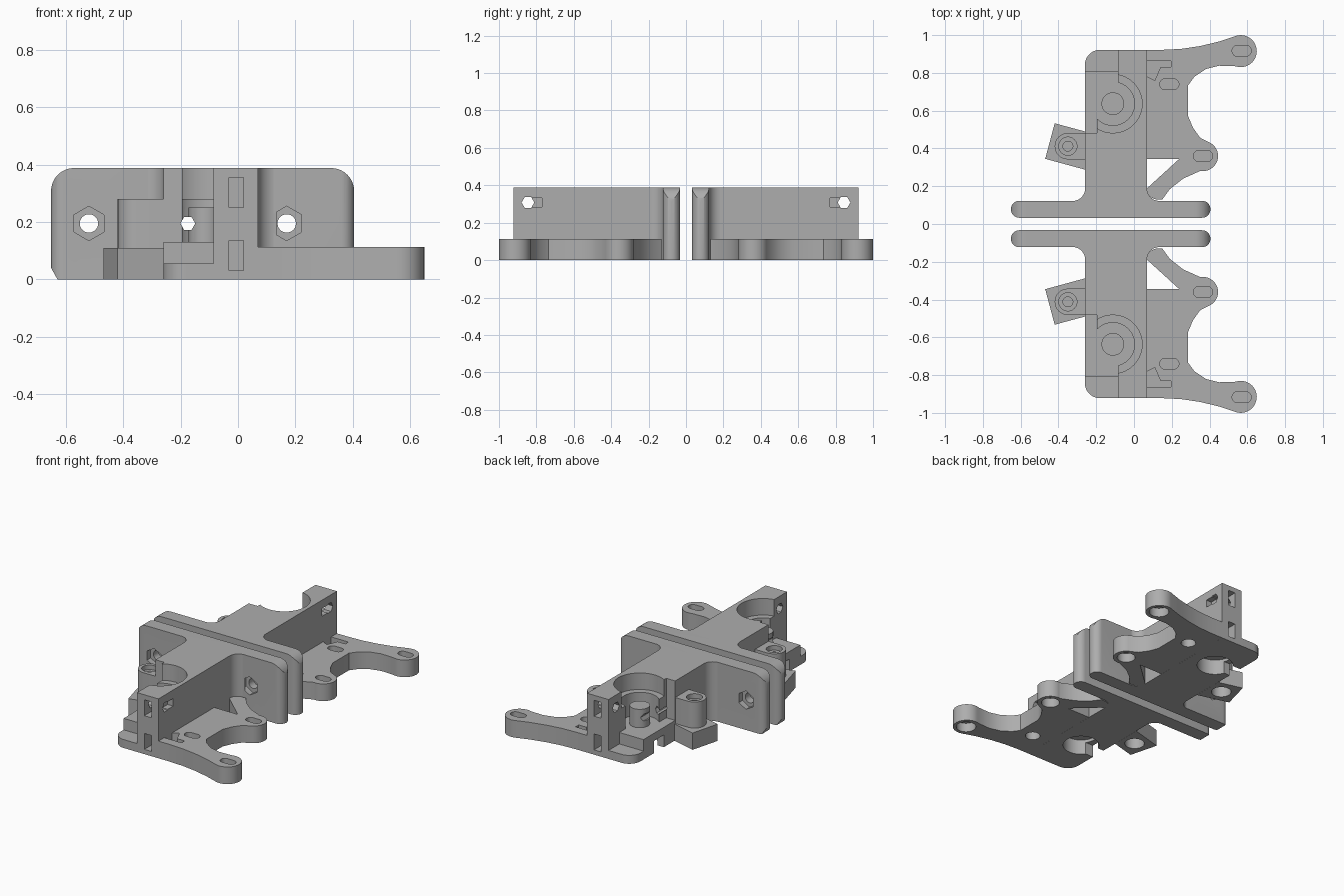
import bpy, bmesh
from math import sin, cos, radians

cube = bpy.data.objects.get("Cube")
if cube:
    bpy.data.objects.remove(cube)

grey = bpy.data.materials.new("plain grey")
grey.use_nodes = True
grey.diffuse_color = (0.42, 0.42, 0.42, 1)
grey.node_tree.nodes["Principled BSDF"].inputs["Base Color"].default_value = (0.42, 0.42, 0.42, 1)


def arc(cx, cy, r, a0=0, a1=360, n=16):
    """Points along an arc; a full turn leaves out the repeated end."""
    last = n if abs(a1 - a0) == 360 else n + 1
    return [(cx + r * cos(radians(a0 + (a1 - a0) * i / n)),
             cy + r * sin(radians(a0 + (a1 - a0) * i / n))) for i in range(last)]


def circle(cx, cy, r, n=40):
    return arc(cx, cy, r, n=n)


def box(a0, b0, a1, b1):
    return [(a0, b0), (a1, b0), (a1, b1), (a0, b1)]


def slot(cx, cy, half, r):
    return arc(cx + half, cy, r, -90, 90) + arc(cx - half, cy, r, 90, 270)


def prism(name, points, lo, hi, axis="z"):
    """Extrude a flat outline along one axis."""
    place = {"z": lambda a, b, c: (a, b, c),
             "y": lambda a, b, c: (a, c, b),
             "x": lambda a, b, c: (c, a, b)}[axis]
    bm = bmesh.new()
    low = [bm.verts.new(place(a, b, lo)) for a, b in points]
    high = [bm.verts.new(place(a, b, hi)) for a, b in points]
    bm.faces.new(low)
    bm.faces.new(high)
    for i in range(len(points)):
        j = (i + 1) % len(points)
        bm.faces.new((low[i], low[j], high[j], high[i]))
    bmesh.ops.recalc_face_normals(bm, faces=bm.faces)
    mesh = bpy.data.meshes.new(name)
    bm.to_mesh(mesh)
    bm.free()
    mesh.materials.append(grey)
    obj = bpy.data.objects.new(name, mesh)
    bpy.context.collection.objects.link(obj)
    return obj


def combine(target, tool, operation="DIFFERENCE"):
    """Apply a boolean and discard the tool."""
    tool.hide_render = True
    mod = target.modifiers.new("combine", "BOOLEAN")
    mod.operation, mod.object, mod.solver = operation, tool, "EXACT"
    graph = bpy.context.evaluated_depsgraph_get()
    mesh = bpy.data.meshes.new_from_object(target.evaluated_get(graph))
    target.modifiers.clear()
    target.data = mesh
    bpy.data.objects.remove(tool)


def cut(target, points, lo, hi, axis="z"):
    combine(target, prism("cutter", points, lo, hi, axis))


# Side plate: round-ended in plan, round-cornered in elevation
plate = prism("side_plate", arc(0.36, 0.078, 0.045, -90, 90)
              + arc(-0.607, 0.078, 0.045, 90, 270), 0, 0.388)
elevation = (arc(0.325, 0.308, 0.08, 0, 90) + arc(-0.572, 0.308, 0.08, 90, 180)
             + [(-0.652, 0.04), (-0.63, 0), (0.405, 0)])
combine(plate, prism("elevation", elevation, 0, 0.2, "y"), "INTERSECT")
for x in (-0.52, 0.17):
    cut(plate, arc(x, 0.195, 0.06, 30, 390, 6), 0.085, 0.2, "y")
    cut(plate, circle(x, 0.195, 0.032), 0, 0.2, "y")

# Main block with fillets towards the side plate
block = prism("main_block", [(0.135, 0.122)] + arc(0.135, 0.188, 0.066, 270, 180)
              + [(0.07, 0.922)] + arc(-0.18, 0.842, 0.08, 90, 180)
              + arc(-0.325, 0.188, 0.066, 0, -90), 0, 0.388)
cx, cy = -0.112, 0.637
cut(block, box(-0.4, cy, -0.085, 1), 0.13, 0.5)
cut(block, box(-0.4, 0.81, -0.085, 1), 0.055, 0.3)
cut(block, box(-0.4, 0.482, -0.195, 0.7), 0.13, 0.5)
cut(block, circle(cx, cy, 0.155), 0.28, 0.5)
cut(block, circle(cx, cy, 0.115), 0.13, 0.3)
cut(block, circle(cx, cy, 0.11), -0.1, 0.1)
cut(block, box(-0.4, 0.6, -0.15, 0.7), -0.1, 0.08)

# Nut pockets in the end face and cross hole in the wall
for z in (0.083, 0.303):
    cut(block, box(-0.032, z - 0.052, 0.02, z + 0.052), 0.8, 1, "y")
cut(block, circle(0.845, 0.308, 0.034, 6), -0.2, 0.2, "x")
cut(block, box(0.77, 0.283, 0.84, 0.333), 0.03, 0.2, "x")

# Post inside the bore
post = prism("bore_post", circle(cx, cy, 0.06), 0.1, 0.25)

# Long hole along the depth through plate, block and post
for part in (plate, block, post):
    cut(part, circle(-0.175, 0.195, 0.026, 6), -0.1, 0.75, "y")

# Flat plate with two arms
outline = ([(0.07, 0.15), (0.115, 0.13), (0.15, 0.13), (0.19, 0.185), (0.26, 0.24)]
           + arc(0.365, 0.36, 0.08, -100, 60)
           + [(0.35, 0.457), (0.312, 0.51), (0.287, 0.57), (0.287, 0.735), (0.32, 0.78),
              (0.38, 0.82), (0.45, 0.838)]
           + arc(0.565, 0.915, 0.085, -110, 105)
           + [(0.45, 0.966), (0.35, 0.942), (0.25, 0.927), (0.15, 0.922), (0.07, 0.922)])
arms = prism("arm_plate", outline, 0, 0.112)
cut(arms, [(0.07, 0.19), (0.24, 0.345), (0.07, 0.345)], -0.1, 0.3)
cut(arms, [(0.07, 0.78), (0.11, 0.76), (0.14, 0.83), (0.195, 0.83), (0.195, 0.862),
           (0.07, 0.862)], 0.06, 0.3)
for x, y, under in ((0.57, 0.917, 0.06), (0.365, 0.36, 0.055), (0.187, 0.74, 0.045)):
    cut(arms, slot(x, y, 0.022, 0.029), 0.07, 0.3)
    cut(arms, circle(x, y, under), -0.1, 0.06)

# Screw boss with its web and tilted foot
bx, by = -0.35, 0.412
boss = prism("screw_boss", arc(bx, by, 0.07, 90, 270)
             + [(-0.26, by - 0.07), (-0.26, by + 0.07)], 0.105, 0.28)
cut(boss, circle(bx, by, 0.048), 0.25, 0.4)
cut(boss, circle(bx, by, 0.026), 0.15, 0.4)
foot = prism("boss_foot", [(-0.47, 0.345), (-0.26, 0.288), (-0.26, 0.49), (-0.42, 0.533)],
             0, 0.11)
cut(foot, circle(bx, by, 0.06), -0.1, 0.07)

# Mirror every part to the other half
for part in (plate, block, post, arms, boss, foot):
    mirror = part.modifiers.new("mirror", "MIRROR")
    mirror.use_axis = (False, True, False)
    mirror.use_mirror_merge = False
    bpy.ops.object.select_all(action="DESELECT")
    part.select_set(True)
    bpy.context.view_layer.objects.active = part
    bpy.ops.object.shade_smooth_by_angle(angle=radians(30))
